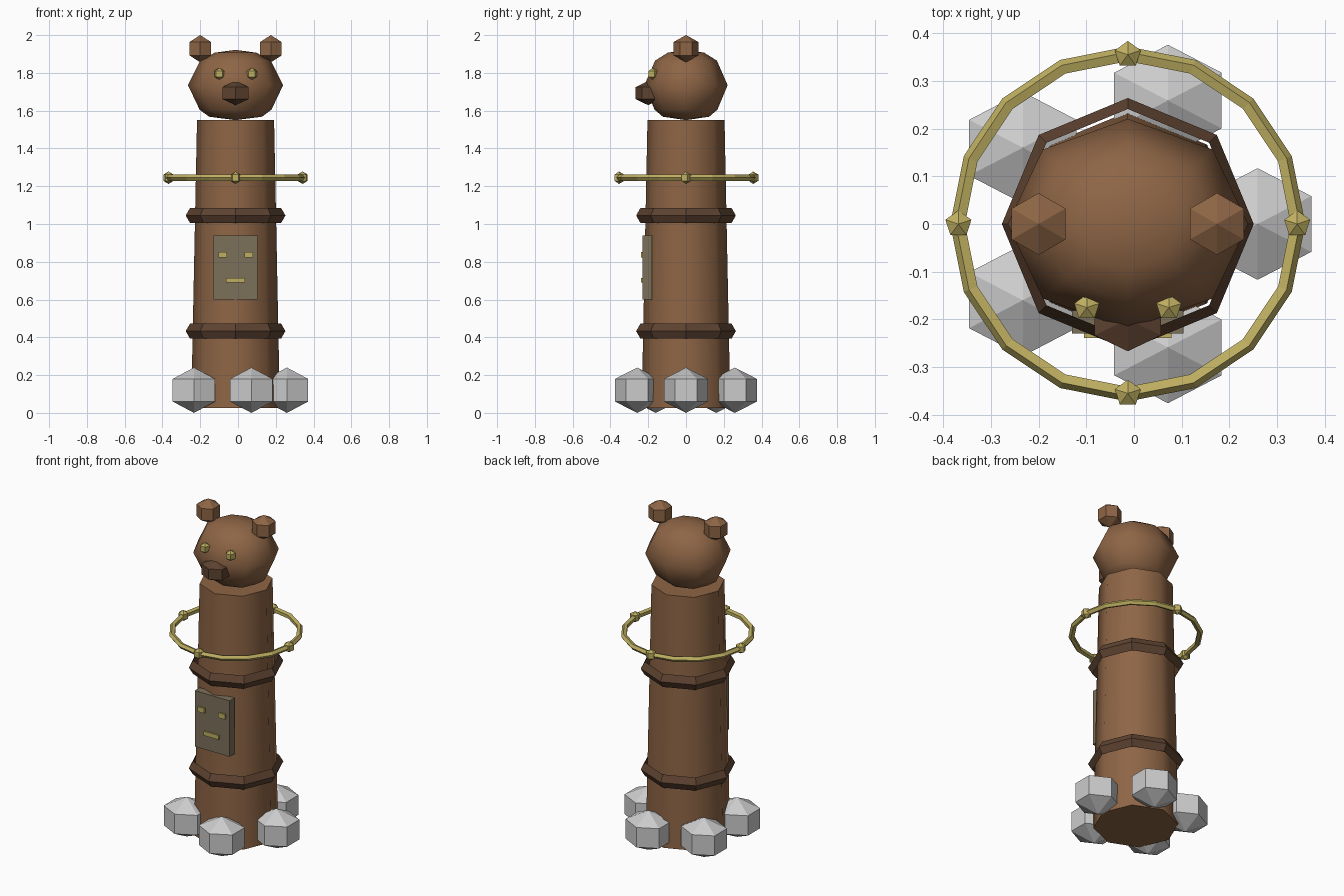
import bpy, bmesh, math
from mathutils import Matrix, Vector

if "Cube" in bpy.data.objects:
    bpy.data.objects.remove(bpy.data.objects["Cube"])

CX = -0.013  # column axis, offset because the stones are uneven


def mat(name, rgb):
    m = bpy.data.materials.new(name)
    m.diffuse_color = (*rgb, 1)
    m.use_nodes = True
    m.node_tree.nodes["Principled BSDF"].inputs["Base Color"].default_value = m.diffuse_color
    return m


WOOD = mat("wood", (0.27, 0.13, 0.06))
DARK = mat("dark_wood", (0.11, 0.055, 0.03))
GOLD = mat("gold", (0.52, 0.43, 0.12))
PLATE = mat("plate", (0.20, 0.16, 0.10))


def finish(bm, name, loc, material=None, smooth=False):
    bmesh.ops.recalc_face_normals(bm, faces=bm.faces)
    me = bpy.data.meshes.new(name)
    bm.to_mesh(me)
    bm.free()
    ob = bpy.data.objects.new(name, me)
    ob.location = loc
    bpy.context.collection.objects.link(ob)
    if material:
        me.materials.append(material)
    if smooth:
        bpy.context.view_layer.objects.active = ob
        ob.select_set(True)
        bpy.ops.object.shade_smooth_by_angle(angle=math.radians(50))
        ob.select_set(False)
    return ob


def lump(name, loc, size, segs=6, material=None):
    """Faceted pebble: a three-ring sphere with the given semi-axes."""
    bm = bmesh.new()
    bmesh.ops.create_uvsphere(bm, u_segments=segs, v_segments=3, radius=1,
                              matrix=Matrix.Diagonal((*size, 1)))
    return finish(bm, name, loc, material)


def box(name, loc, size, material):
    bm = bmesh.new()
    bmesh.ops.create_cube(bm, size=1, matrix=Matrix.Diagonal((*size, 1)))
    return finish(bm, name, loc, material)


def lathe(name, profile, segs, loc, material, closed=False, ys=1, smooth=False):
    """Revolve (radius, z) points round z; closed joins last point to first."""
    bm = bmesh.new()
    rings = []
    for i in range(segs):
        a = math.tau * i / segs
        rings.append([bm.verts.new((r * math.cos(a), r * math.sin(a) * ys, z))
                      for r, z in profile])
    n = len(profile)
    for i in range(segs):
        a, b = rings[i], rings[(i + 1) % segs]
        for j in range(n if closed else n - 1):
            k = (j + 1) % n
            bm.faces.new((a[j], b[j], b[k], a[k]))
    bmesh.ops.remove_doubles(bm, verts=bm.verts, dist=1e-5)
    return finish(bm, name, loc, material, smooth)


# Column and its two collars
lathe("column", [(0, 0.025), (0.235, 0.025), (0.204, 1.55), (0, 1.55)],
      8, (CX, 0, 0), WOOD, smooth=True)
for label, z in (("lower", 0.433), ("upper", 1.045)):
    lathe(label + "_collar", [(0.241, 0.04), (0.264, 0), (0.241, -0.04)],
          8, (CX, 0, z), DARK, closed=True)

# Head
lathe("head", [(0, 0.187), (0.11, 0.172), (0.187, 0.13), (0.252, 0),
               (0.19, -0.13), (0.14, -0.167), (0, -0.185)],
      8, (CX, 0, 1.735), WOOD, ys=0.875, smooth=True)
lump("snout", (CX, -0.2, 1.693), (0.093, 0.077, 0.064), material=DARK)
for side, s in (("left", -1), ("right", 1)):
    lump(side + "_ear", (CX + s * 0.187, 0, 1.928), (0.075, 0.075, 0.072), material=WOOD)
    lump(side + "_eye", (CX + s * 0.086, -0.175, 1.795), (0.032,) * 3, 5, GOLD)

# Floating ring with four beads
R, r = 0.355, 0.017
tube = [(R + r * math.cos(math.tau * i / 5), r * math.sin(math.tau * i / 5)) for i in range(5)]
lathe("floating_ring", tube, 16, (CX, 0, 1.245), GOLD, closed=True)
for i in range(4):
    a = math.tau * i / 4
    lump(f"ring_bead_{i + 1}", (CX + R * math.cos(a), R * math.sin(a), 1.245),
         (0.033,) * 3, 5, GOLD)

# Face plate
box("face_plate", (CX, -0.205, 0.77), (0.234, 0.048, 0.34), PLATE)
for side, s in (("left", -1), ("right", 1)):
    box("plate_eye_" + side, (CX + s * 0.069, -0.23, 0.838), (0.045, 0.018, 0.03), GOLD)
box("plate_mouth", (CX, -0.23, 0.702), (0.1, 0.018, 0.026), GOLD)

# Ring of base stones
for i in range(5):
    a = math.tau * i / 5
    lump(f"base_stone_{i + 1}", (CX + 0.272 * math.cos(a), 0.272 * math.sin(a), 0.12),
         (0.15, 0.135, 0.12))
